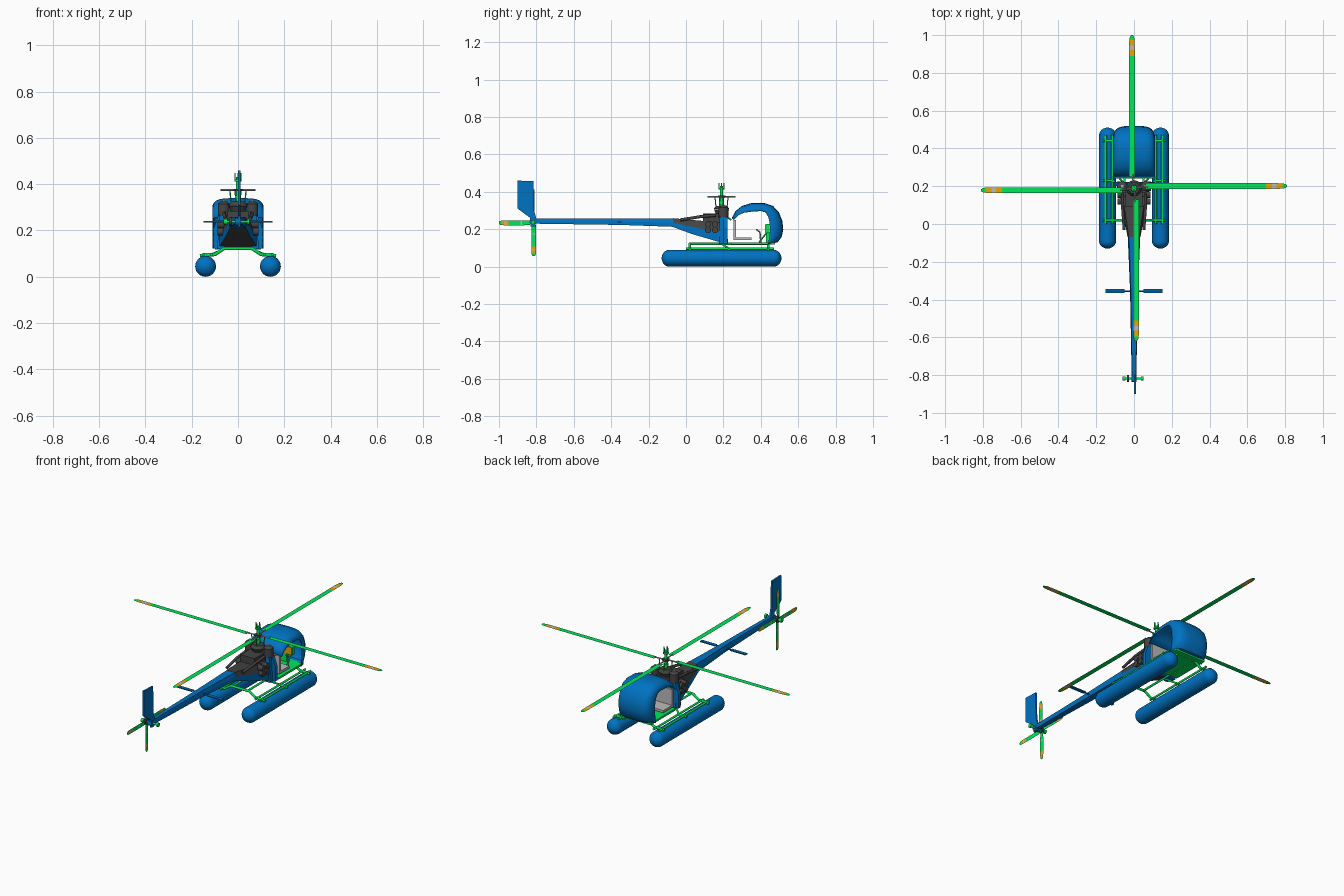
import bpy, bmesh, math
from mathutils import Vector, Matrix

if "Cube" in bpy.data.objects:
    bpy.data.objects.remove(bpy.data.objects["Cube"])


def mat(name, c):
    m = bpy.data.materials.new(name)
    m.diffuse_color = (*c, 1)
    m.use_nodes = True
    m.node_tree.nodes["Principled BSDF"].inputs["Base Color"].default_value = m.diffuse_color
    return m


BLUE = mat("blue", (0.0, 0.17, 0.54))
GREEN = mat("green", (0.0, 0.83, 0.105))
DARK = mat("dark grey", (0.058, 0.058, 0.058))
GREY = mat("light grey", (0.50, 0.50, 0.50))
ORANGE = mat("orange", (0.95, 0.46, 0.0))


def finish(name, bm, *mats, smooth=False):
    bmesh.ops.recalc_face_normals(bm, faces=bm.faces)
    me = bpy.data.meshes.new(name)
    bm.to_mesh(me)
    bm.free()
    ob = bpy.data.objects.new(name, me)
    bpy.context.collection.objects.link(ob)
    for m in mats:
        me.materials.append(m)
    if smooth:
        bpy.ops.object.select_all(action='DESELECT')
        ob.select_set(True)
        bpy.context.view_layer.objects.active = ob
        bpy.ops.object.shade_smooth_by_angle(angle=math.radians(40))
    return ob


def box(name, x, y, z, m):
    """Box from (min, max) ranges."""
    bm = bmesh.new()
    bmesh.ops.create_cube(bm, size=1)
    for v in bm.verts:
        v.co = [r[0] + (c + 0.5) * (r[1] - r[0]) for c, r in zip(v.co, (x, y, z))]
    return finish(name, bm, m)


def rod(name, pts, r, m, r2=None, n=14):
    """Straight tubes joined through the points."""
    bm = bmesh.new()
    for a, b in zip(pts, pts[1:]):
        a, b = Vector(a), Vector(b)
        d = b - a
        M = Matrix.Translation((a + b) / 2) @ d.to_track_quat('Z', 'Y').to_matrix().to_4x4()
        bmesh.ops.create_cone(bm, cap_ends=True, segments=n, radius1=r,
                              radius2=r if r2 is None else r2, depth=d.length, matrix=M)
    for p in pts[1:-1]:
        bmesh.ops.create_icosphere(bm, subdivisions=2, radius=r, matrix=Matrix.Translation(p))
    return finish(name, bm, m, smooth=True)


def loft(name, rings, *mats, rule=None, cap=True, closed=True, smooth=False):
    bm = bmesh.new()
    vs = [[bm.verts.new(p) for p in ring] for ring in rings]
    n = len(rings[0])
    for a, b in zip(vs, vs[1:]):
        for i in range(n if closed else n - 1):
            j = (i + 1) % n
            f = bm.faces.new((a[i], a[j], b[j], b[i]))
            if rule:
                f.material_index = rule(i)
    if cap:
        bm.faces.new(vs[0])
        bm.faces.new(vs[-1])
    return finish(name, bm, *mats, smooth=smooth)


def blade(name, stations, off, M):
    """Flat rotor blade along +x; stations are (radius, half chord, material index)."""
    rings = [[M @ Vector((r, off - c, 0)), M @ Vector((r, off + c, 0))] for r, c, _ in stations]
    ob = loft(name, rings, GREEN, ORANGE, GREY, cap=False, closed=False)
    for f in ob.data.polygons:
        f.material_index = stations[f.index][2]


# floats with rails
for s, side in ((-1, "left"), (1, "right")):
    prof = []
    for k in range(7):
        a = math.pi / 2 * k / 6
        prof.append((-0.09 - 0.04 * math.cos(a), max(0.045 * math.sin(a), 0.006)))
    prof += [(0.38 - y, r) for y, r in reversed(prof)]
    loft(side + "_float", [[(s * 0.14 + r * math.cos(t * math.pi / 12), y,
         0.045 + r * math.sin(t * math.pi / 12)) for t in range(24)] for y, r in prof],
         BLUE, smooth=True)
    for x in (0.115, 0.15):
        rod(side + "_float_rail", [(s * x, 0.0, 0.096), (s * x, 0.47, 0.096)], 0.006, GREEN)
    for y in (0.02, 0.23, 0.44):
        rod(side + "_rail_clamp", [(s * 0.105, y, 0.095), (s * 0.165, y, 0.092)], 0.007, GREEN)
    rod(side + "_float_brace", [(s * 0.055, 0.19, 0.122), (s * 0.115, 0.23, 0.096)], 0.005, GREEN)
for y in (0.02, 0.44):
    rod("cross_tube", [(-0.15, y, 0.096), (-0.10, y, 0.096), (-0.06, y, 0.122),
                       (0.06, y, 0.122), (0.10, y, 0.096), (0.15, y, 0.096)], 0.007, GREEN)
for x in (-0.05, 0.05):
    rod("keel_tube", [(x, 0.02, 0.122), (x, 0.44, 0.122)], 0.006, GREEN)

# cabin bubble: outer outline lofted sideways to the door opening
outer = [(.245, .26), (.265, .297), (.30, .325), (.35, .34), (.42, .34), (.465, .325), (.497, .29),
         (.515, .245), (.52, .20), (.512, .16), (.49, .13), (.45, .122)]
inner = [(.256, .25), (.28, .275), (.31, .288), (.35, .294), (.40, .297), (.425, .29), (.44, .265),
         (.447, .235), (.449, .20), (.447, .17), (.443, .145), (.438, .122)]
half = [(0.035, .01), (0.06, .045), (0.08, .12), (0.095, .26), (0.105, .5), (0.110, .75), (.110, 1)]
stations = [(-x, t) for x, t in reversed(half)] + [(0, 0)] + half
bubble = loft("cabin_bubble", [[(x, a[0] + (b[0] - a[0]) * t, a[1] + (b[1] - a[1]) * t)
              for a, b in zip(outer, inner)] for x, t in stations],
              BLUE, cap=False, closed=False, smooth=True)
mod = bubble.modifiers.new("shell", 'SOLIDIFY')
mod.thickness = 0.004

# cabin floor, firewall, seat and controls
box("cabin_floor", (-.10, .10), (.24, .475), (.118, .130), GREEN)
loft("firewall", [[(-a, .20, z), (a, .20, z), (a, .222, z), (-a, .222, z)]
                  for a, z in ((.105, .122), (.105, .21), (.085, .265))], BLUE)
box("seat_back", (-.095, .095), (.255, .268), (.145, .25), GREY)
box("seat_base", (-.095, .095), (.255, .35), (.143, .157), GREY)
box("console_post", (-.02, .02), (.428, .446), (.13, .19), GREEN)
box("console", (-.05, .06), (.428, .447), (.18, .228), GREEN)
box("console_face", (-.045, .058), (.422, .428), (.182, .226), ORANGE)
for x in (-.05, .05):
    rod("control_stick", [(x, .40, .13), (x, .395, .185), (x, .375, .20)], .004, GREY, n=8)
    rod("pedal_bar", [(x, .39, .13), (x, .43, .18)], .004, GREEN, n=8)


# tail boom and engine bay
def section(y, w, lo, hi):
    mid = lo + (hi - lo) * 0.5
    return [(-w, y, lo), (w, y, lo), (w, y, mid), (w * .8, y, hi), (-w * .8, y, hi), (-w, y, mid)]


loft("tail_boom", [section(-.83, .012, .23, .256), section(-.35, .021, .223, .258),
                   section(-.07, .033, .213, .258)], BLUE)
loft("engine_bay", [section(-.07, .034, .212, .259), section(.03, .052, .175, .25),
                    section(.19, .082, .128, .235)], DARK, BLUE,
     rule=lambda i: 1 if i in (1, 5) else 0)

# engine, side posts, exhausts
box("crankcase", (-.045, .045), (.09, .22), (.18, .285), DARK)
for s, side in ((-1, "left"), (1, "right")):
    for y in (.118, .155):
        for z in (.195, .226):
            rod(side + "_cylinder", [(s * .03, y, z), (s * .088, y, z)], .0165, DARK)
    loft(side + "_post", [[(s * a, y0, z), (s * b, y0, z), (s * b, y1, z), (s * a, y1, z)]
         for a, b, y0, y1, z in ((.06, .09, .175, .225, .12), (.055, .08, .18, .215, .27))], BLUE)
    rod(side + "_tank", [(s * .062, .20, .262), (s * .062, .20, .315)], .026, DARK)
    rod(side + "_tank_top", [(s * .062, .20, .315), (s * .062, .20, .326)], .026, DARK, r2=.012)
    rod(side + "_exhaust", [(s * .06, .16, .275), (s * .06, .08, .268), (s * .052, -.03, .25)],
        .008, DARK)
    rod(side + "_mount_strut", [(s * .075, .24, .25), (s * .03, .19, .29)], .005, GREEN, n=8)
    box(side + "_tank_cap", tuple(sorted((s * .056, s * .068))), (.194, .206), (.326, .332), GREY)

# mast and rotor hub
C = Vector((0, .19, .375))
rod("gearbox", [(0, .19, .28), (0, .19, .305)], .03, DARK, r2=.04)
rod("swash_plate", [(0, .19, .308), (0, .19, .325)], .042, DARK, r2=.03)
rod("mast", [(0, .19, .27), (0, .19, .43)], .008, GREEN)
rod("mast_collar", [(0, .19, .335), (0, .19, .352)], .014, GREEN)
rod("hub", [(0, .19, .370), (0, .19, .380)], .02, DARK)
rod("mast_cap", [(0, .19, .412), (0, .19, .42)], .016, GREEN)
for i in range(4):
    R = Matrix.Rotation(i * math.pi / 2, 4, 'Z')
    p = lambda x, y, z: tuple(Vector((0, .19, 0)) + R @ Vector((x, y, z)))
    rod("mast_prong", [p(.013, 0, .418), p(.013, 0, .448)], .003, GREEN, n=8)
    rod("blade_grip", [p(.015, .003, .375), p(.075, .008, .375)], .004, GREY, n=8)
    rod("pitch_link", [p(.03, .01, .322), p(.035, .012, .373)], .003, GREEN, n=8)
    # main rotor blade with tip bands
    blade("main_blade", [(.06, .015, 0), (.70, .015, 1), (.73, .015, 2), (.755, .015, 1),
                         (.785, .014, 0), (.80, .011, 0), (.81, .005, 0)], .011,
          Matrix.Translation(C) @ R)

# tail fin, tail rotor and stabilisers
fin = [(-.90, .46), (-.815, .457), (-.812, .30), (-.80, .255), (-.805, .215), (-.83, .215),
       (-.835, .262), (-.90, .31)]
loft("tail_fin", [[(x, y, z) for y, z in fin] for x in (.001, .011)], BLUE)
T = Vector((-.032, -.818, .238))
rod("tail_axle", [(-.05, T.y, T.z), (.045, T.y, T.z)], .006, GREEN)
rod("tail_gearbox", [(-.014, T.y, T.z), (.014, T.y, T.z)], .018, BLUE)
rod("tail_axle_end", [(.038, T.y, T.z), (.05, T.y, T.z)], .012, GREEN)
rod("tail_hub", [(-.062, T.y, T.z), (-.045, T.y, T.z)], .012, GREEN)
rod("tail_hub_plate", [(-.038, T.y, T.z), (-.026, T.y, T.z)], .018, DARK)
for i in range(4):
    M = (Matrix.Translation(T) @ Matrix.Rotation(i * math.pi / 2, 4, 'X')
         @ Matrix.Rotation(math.pi / 2, 4, 'Y'))
    blade("tail_blade", [(.015, .012, 0), (.06, .013, 2), (.067, .013, 0), (.13, .013, 1),
                         (.143, .013, 2), (.152, .013, 1), (.168, .012, 0), (.176, .010, 0),
                         (.182, .005, 0)], .004, M)
rod("stabiliser_rod", [(-.15, -.355, .238), (.15, -.355, .238)], .004, BLUE)
for s, side in ((-1, "left"), (1, "right")):
    box(side + "_stabiliser", tuple(sorted((s * .05, s * .15))), (-.365, -.345), (.235, .241), BLUE)
